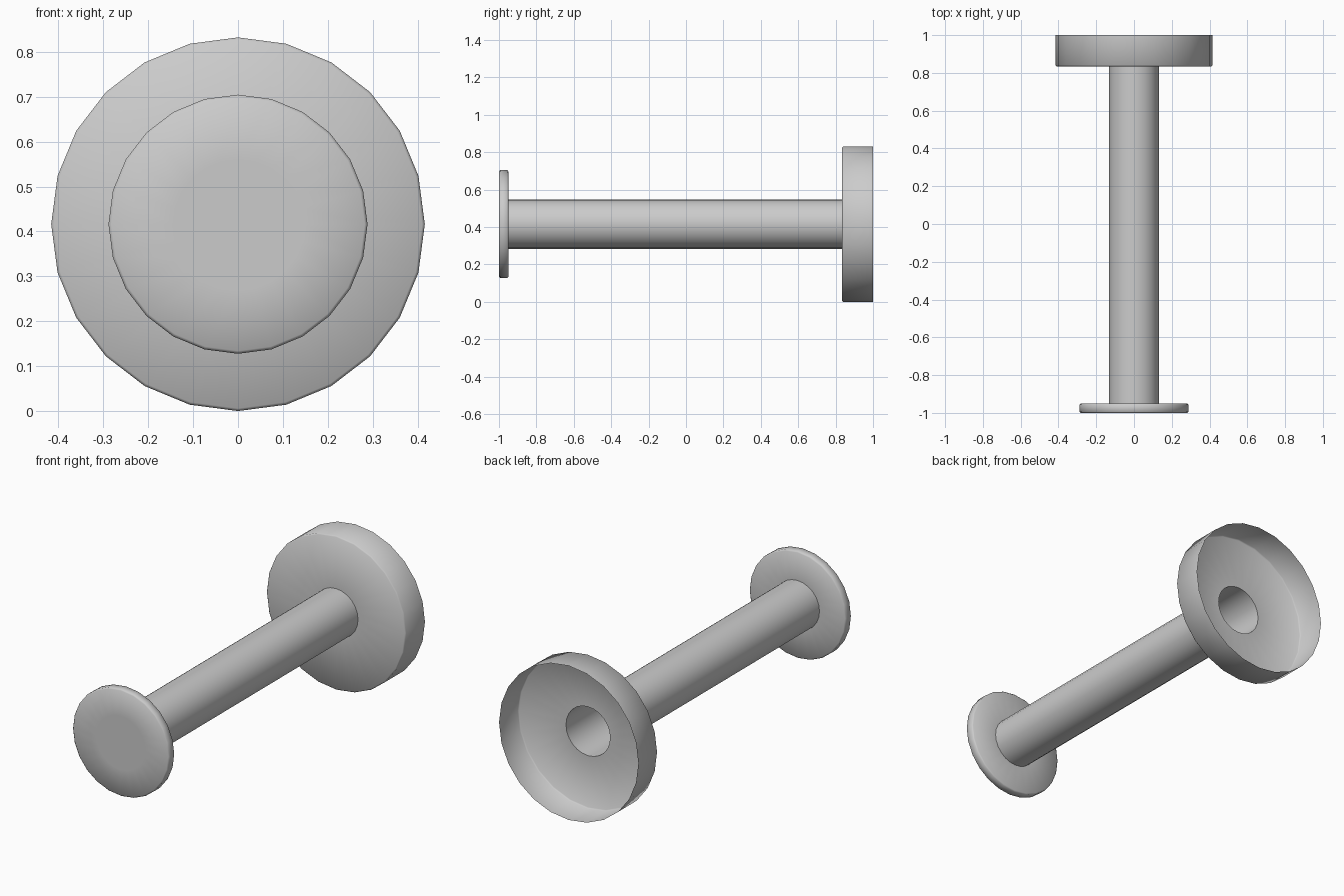
import bpy, bmesh
from math import sin, cos, tau

if "Cube" in bpy.data.objects:
    bpy.data.objects.remove(bpy.data.objects["Cube"])

SIDES = 24
AXIS_Z = 0.416
SHAFT_R = 0.132


def lathe(name, profile):
    """Revolve (y, radius) points around the lengthwise axis."""
    bm = bmesh.new()
    rings = []
    for y, r in profile:
        if r == 0:
            rings.append([bm.verts.new((0, y, AXIS_Z))] * SIDES)
        else:
            rings.append([bm.verts.new((r * sin(tau * i / SIDES), y,
                                        AXIS_Z + r * cos(tau * i / SIDES)))
                          for i in range(SIDES)])
    for a, b in zip(rings, rings[1:]):
        for i in range(SIDES):
            j = (i + 1) % SIDES
            corners = dict.fromkeys((a[i], a[j], b[j], b[i]))
            bm.faces.new(list(corners))
    mesh = bpy.data.meshes.new(name)
    bm.to_mesh(mesh)
    bm.free()
    mesh.shade_smooth()
    obj = bpy.data.objects.new(name, mesh)
    bpy.context.collection.objects.link(obj)
    return obj


# Round end cap with a softened rim
lathe("front_cap", [(-1, 0), (-1, 0.145), (-1, 0.282), (-0.994, 0.2885),
                    (-0.956, 0.2885), (-0.95, 0.282), (-0.95, SHAFT_R)])

# Hollow tube joining cap and cup
lathe("shaft", [(-0.95, SHAFT_R), (0.835, SHAFT_R)])

# Thin wall cup, open at the back, with the tube opening in its floor
lathe("back_cup", [(0.835, SHAFT_R), (0.835, 0.41),
                   (0.841, 0.416), (1, 0.416)])
